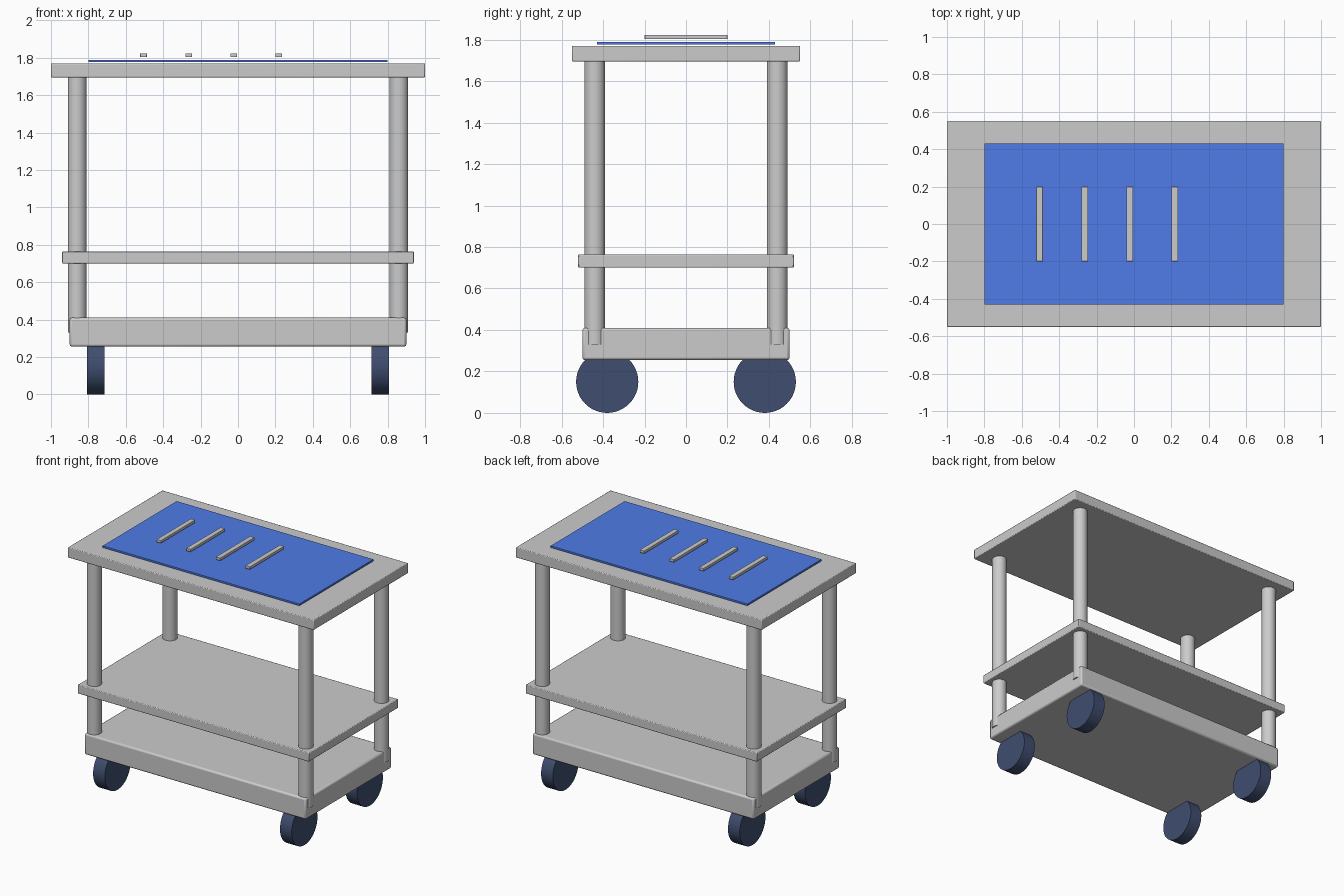
import bpy
from math import pi

if "Cube" in bpy.data.objects:
    bpy.data.objects.remove(bpy.data.objects["Cube"])


def material(name, color):
    mat = bpy.data.materials.new(name)
    mat.diffuse_color = color
    mat.use_nodes = True
    mat.node_tree.nodes["Principled BSDF"].inputs["Base Color"].default_value = mat.diffuse_color
    return mat


def finish(obj, name, bevel, mat):
    obj.name = name
    if bevel:
        mod = obj.modifiers.new("soft_edges", 'BEVEL')
        mod.width = bevel
        mod.segments = 2
    if mat:
        obj.data.materials.append(mat)
    bpy.ops.object.shade_smooth_by_angle()
    return obj


def box(name, x, half_x, half_y, z0, z1, bevel=0.0, mat=None):
    bpy.ops.mesh.primitive_cube_add(size=1, location=(x, 0, (z0 + z1) / 2))
    obj = bpy.context.object
    obj.scale = (half_x * 2, half_y * 2, z1 - z0)
    bpy.ops.object.transform_apply(location=False, rotation=False, scale=True)
    return finish(obj, name, bevel, mat)


def cylinder(name, loc, radius, depth, rot=(0, 0, 0), mat=None):
    bpy.ops.mesh.primitive_cylinder_add(vertices=48, radius=radius, depth=depth,
                                        location=loc, rotation=rot)
    return finish(bpy.context.object, name, 0, mat)


blue = material("blue_mat", (0.08, 0.2, 0.8, 1))
navy = material("dark_rubber", (0.05, 0.075, 0.16, 1))

# Base, shelf and table top
box("base", 0, 0.90, 0.50, 0.255, 0.41, 0.012)
box("middle_shelf", 0, 0.94, 0.52, 0.70, 0.765, 0.005)
box("table_top", 0, 1.0, 0.55, 1.695, 1.77, 0.005)

# Work mat and the four bars hovering just above it
box("work_mat", 0, 0.80, 0.43, 1.776, 1.789, 0, blue)
for i in range(4):
    box(f"bar_{i + 1}", -0.505 + 0.241 * i, 0.018, 0.20, 1.803, 1.823, 0.002)

# Legs and wheels at each corner
for sx, side in ((-1, "left"), (1, "right")):
    for sy, end in ((-1, "front"), (1, "back")):
        cylinder(f"{end}_{side}_leg", (0.86 * sx, 0.44 * sy, 1.015), 0.05, 1.37)
        cylinder(f"{end}_{side}_wheel", (0.76 * sx, 0.38 * sy, 0.15), 0.15, 0.095,
                 (0, pi / 2, 0), navy)
